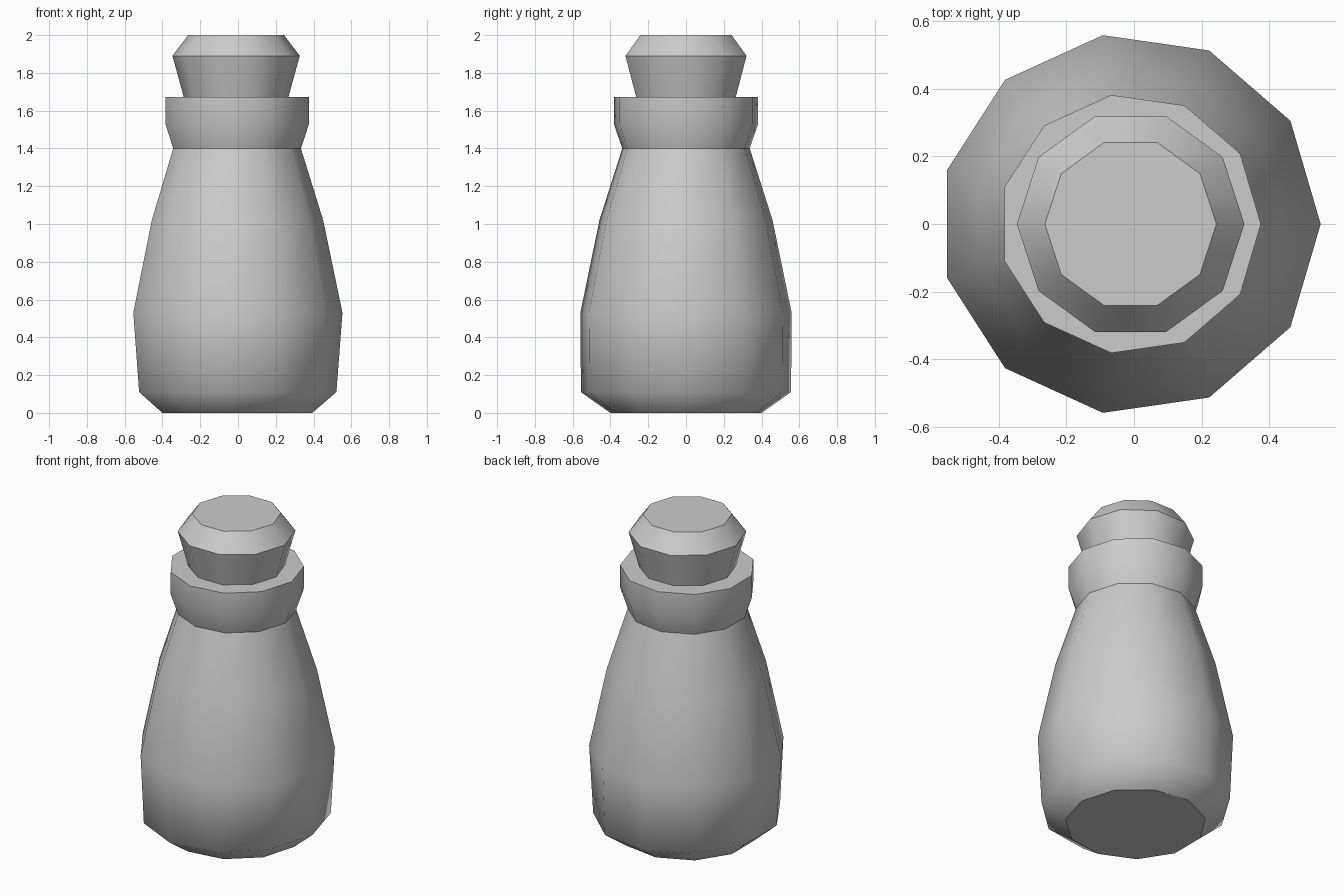
import bpy, bmesh
from math import cos, sin, tau

if "Cube" in bpy.data.objects:
    bpy.data.objects.remove(bpy.data.objects["Cube"])


def lathe(name, sides, cx, profile):
    """Stack of rings (z, x radius, y radius, sharp crease) with capped ends."""
    bm = bmesh.new()
    rings = []
    for z, rx, ry, _ in profile:
        rings.append([bm.verts.new((cx + rx * cos(tau * i / sides),
                                    ry * sin(tau * i / sides), z))
                      for i in range(sides)])
    for lo, hi in zip(rings, rings[1:]):
        for i in range(sides):
            j = (i + 1) % sides
            bm.faces.new((lo[i], lo[j], hi[j], hi[i])).smooth = True
    bm.faces.new(rings[0][::-1])
    bm.faces.new(rings[-1])
    # crease the chosen rings, leave the rest smooth
    for ring, row in zip(rings, profile):
        if row[3]:
            for i in range(sides):
                bm.edges.get((ring[i], ring[(i + 1) % sides])).smooth = False
    bmesh.ops.recalc_face_normals(bm, faces=bm.faces)
    mesh = bpy.data.meshes.new(name)
    bm.to_mesh(mesh)
    bm.free()
    obj = bpy.data.objects.new(name, mesh)
    bpy.context.collection.objects.link(obj)
    return obj


# Bottle body with flared lip, eleven-sided
lathe("bottle", 11, -0.012, [
    (0.00, 0.405, 0.405, True),
    (0.11, 0.533, 0.562, False),
    (0.53, 0.565, 0.565, False),
    (1.02, 0.463, 0.463, False),
    (1.40, 0.345, 0.341, True),
    (1.53, 0.388, 0.386, False),
    (1.672, 0.388, 0.386, True),
])

# Stopper, ten-sided, seated slightly into the lip
lathe("stopper", 10, -0.01, [
    (1.65, 0.271, 0.271, True),
    (1.89, 0.337, 0.337, True),
    (2.00, 0.254, 0.254, True),
])
